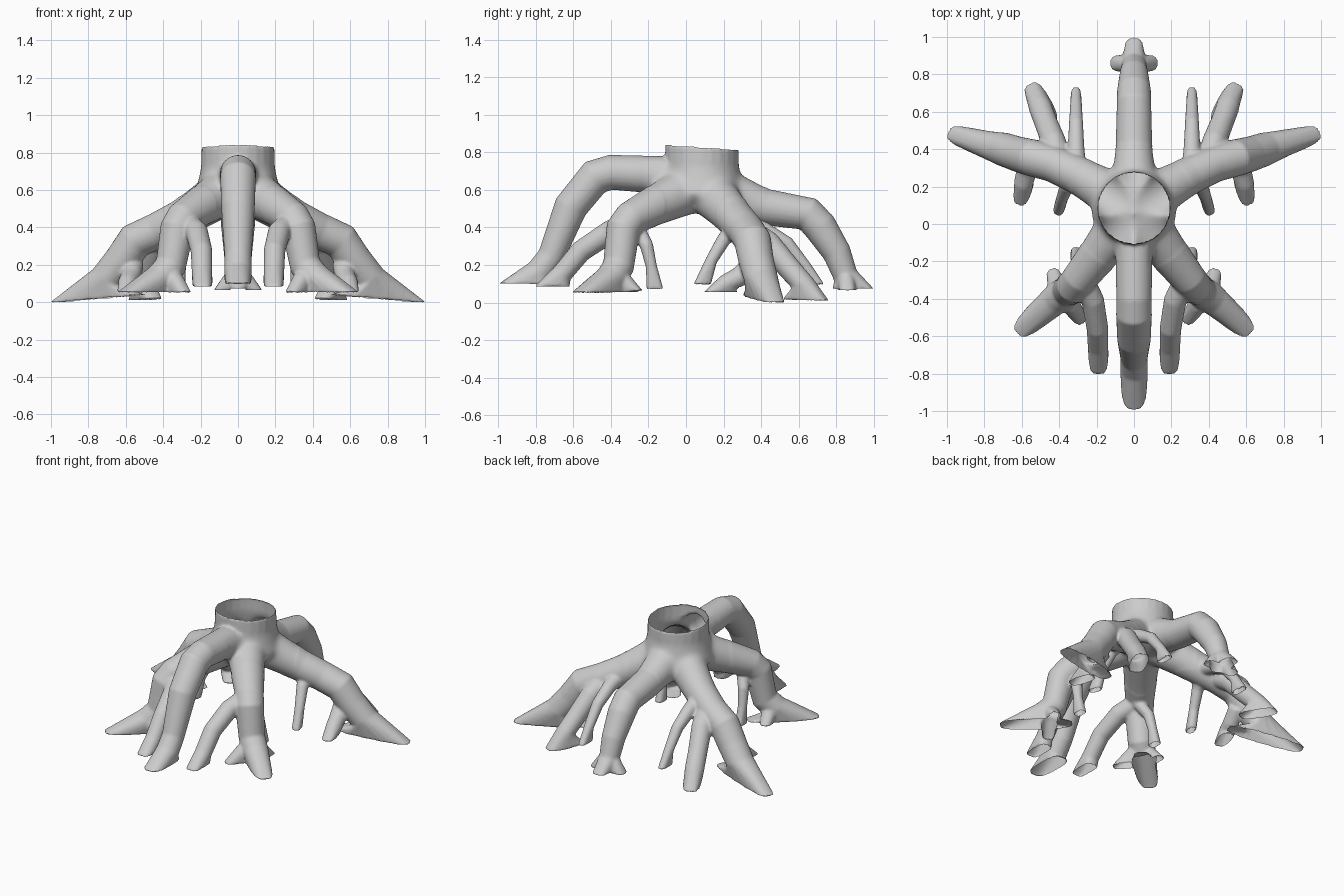
import bpy, bmesh, math
from mathutils import Vector

SIDES = 24
UP = Vector((0, 0, 1))
TRUNK_Y = 0.085
ANGLES = [2 * math.pi * i / SIDES for i in range(SIDES)]

bark = bpy.data.materials.new("grey bark")
bark.diffuse_color = (0.6, 0.6, 0.6, 1)

bm = bmesh.new()


def loft(rings):
    """Closed solid through a list of point rings."""
    loops = [[bm.verts.new(p) for p in ring] for ring in rings]
    for a, b in zip(loops, loops[1:]):
        for i in range(SIDES):
            j = (i + 1) % SIDES
            bm.faces.new((a[i], a[j], b[j], b[i]))
    bm.faces.new(loops[0][::-1])
    bm.faces.new(loops[-1])


def blunt(c, power):
    """Squarer oval, so long feet keep a broad round toe."""
    return math.copysign(abs(c) ** power, c)


def root(path, heel, tip, half_width, side=1):
    """Tube along (x, y, z, radius) points that ends in a flat oval foot."""
    flip = lambda p: Vector((p[0] * side, p[1], p[2]))
    pts = [flip(p) for p in path]
    heel, tip = flip(heel), flip(tip)
    d = tip - heel
    d.z = 0
    d.normalize()
    tip = tip + d * 0.01
    mid = (heel + tip) / 2
    across = UP.cross(d)
    line = pts + [mid]
    rings = []
    for k, p in enumerate(pts):
        t = (line[k + 1] - p).normalized()
        if k:
            t = (t + (p - line[k - 1]).normalized()).normalized()
        v = t.cross(across).normalized()
        u = v.cross(t)
        r = path[k][3] + 0.002
        rings.append([p + r * (u * math.cos(a) + v * math.sin(a)) for a in ANGLES])
    rings.append([mid + across * half_width * blunt(math.cos(a), 0.6)
                  + (tip - heel) / 2 * blunt(math.sin(a), 0.75) for a in ANGLES])
    loft(rings)


# trunk stump, rim sloping slightly to the back
profile = [(0.08, 0.51), (0.17, 0.53), (0.235, 0.58), (0.215, 0.65), (0.198, 0.73), (0.195, 0.835)]
loft([[Vector((r * math.cos(a), TRUNK_Y + r * math.sin(a),
               z - (0.07 * r * math.sin(a) if z > 0.8 else 0))) for a in ANGLES]
      for r, z in profile])

# high arched front root
root([(0, 0.05, 0.67, 0.11), (0, -0.12, 0.685, 0.1), (0, -0.40, 0.70, 0.092), (0, -0.485, 0.675, 0.094),
      (0, -0.615, 0.515, 0.088), (0, -0.72, 0.25, 0.07), (0, -0.78, 0.17, 0.072)],
     (0, -0.69, 0.10), (0, -0.99, 0.105), 0.07)

# back root with its two side toes
root([(0, 0.1, 0.64, 0.13), (0, 0.27, 0.57, 0.115), (0, 0.42, 0.515, 0.096), (0, 0.65, 0.478, 0.09),
      (0, 0.715, 0.41, 0.088), (0, 0.805, 0.27, 0.074), (0, 0.85, 0.15, 0.064)],
     (0, 0.78, 0.075), (0, 0.99, 0.08), 0.055)

for s in (1, -1):
    root([(0, 0.84, 0.17, 0.045), (0.04, 0.855, 0.12, 0.045)],
         (0, 0.86, 0.07), (0.12, 0.86, 0.07), 0.045, s)

    # front diagonal root and its toes
    root([(0.05, 0.02, 0.61, 0.13), (0.18, -0.15, 0.53, 0.107), (0.295, -0.295, 0.455, 0.09),
          (0.325, -0.335, 0.40, 0.09), (0.36, -0.36, 0.2, 0.082), (0.41, -0.395, 0.14, 0.082)],
         (0.27, -0.26, 0.06), (0.63, -0.59, 0.055), 0.07, s)
    root([(0.38, -0.38, 0.16, 0.05), (0.41, -0.34, 0.12, 0.05)],
         (0.39, -0.38, 0.06), (0.44, -0.24, 0.065), 0.042, s)
    root([(0.36, -0.38, 0.16, 0.05), (0.34, -0.43, 0.12, 0.05)],
         (0.37, -0.40, 0.055), (0.27, -0.53, 0.055), 0.042, s)

    # long inner prop beside the front root
    root([(0.275, -0.30, 0.43, 0.062), (0.22, -0.41, 0.38, 0.059), (0.195, -0.56, 0.28, 0.056),
          (0.192, -0.66, 0.16, 0.053)],
         (0.19, -0.62, 0.09), (0.19, -0.80, 0.09), 0.053, s)

    # thin rootlet hanging behind the diagonal root
    root([(0.25, -0.27, 0.42, 0.04), (0.30, -0.21, 0.31, 0.034), (0.31, -0.185, 0.2, 0.028)],
         (0.31, -0.21, 0.075), (0.31, -0.13, 0.075), 0.03, s)

    # wide side root with a long toe
    root([(0.05, 0.11, 0.61, 0.13), (0.20, 0.205, 0.515, 0.112), (0.30, 0.26, 0.455, 0.1),
          (0.43, 0.32, 0.39, 0.095), (0.55, 0.355, 0.335, 0.097), (0.625, 0.375, 0.225, 0.092),
          (0.70, 0.40, 0.135, 0.088)],
         (0.49, 0.335, 0.045), (1.0, 0.49, 0.0), 0.065, s)

    # outer back prop of the side root
    root([(0.40, 0.33, 0.39, 0.065), (0.43, 0.44, 0.32, 0.064), (0.47, 0.54, 0.2, 0.06),
          (0.50, 0.62, 0.11, 0.06)],
         (0.43, 0.52, 0.02), (0.555, 0.745, 0.015), 0.057, s)

    # thin back prop of the side root
    root([(0.31, 0.28, 0.44, 0.055), (0.31, 0.42, 0.39, 0.042), (0.31, 0.54, 0.32, 0.036),
          (0.31, 0.635, 0.2, 0.03)],
         (0.31, 0.61, 0.10), (0.31, 0.73, 0.10), 0.028, s)

    # front toe of the side root
    root([(0.56, 0.36, 0.21, 0.055), (0.575, 0.28, 0.14, 0.052), (0.59, 0.22, 0.11, 0.05)],
         (0.56, 0.28, 0.06), (0.615, 0.105, 0.06), 0.046, s)

    # thin rootlet hanging in front of the side root
    root([(0.33, 0.28, 0.42, 0.045), (0.36, 0.20, 0.34, 0.036), (0.385, 0.135, 0.23, 0.03)],
         (0.385, 0.13, 0.10), (0.41, 0.05, 0.10), 0.03, s)

bmesh.ops.recalc_face_normals(bm, faces=bm.faces)
mesh = bpy.data.meshes.new("stump_roots")
bm.to_mesh(mesh)
bm.free()
obj = bpy.data.objects.new("stump_roots", mesh)
bpy.context.collection.objects.link(obj)

# fuse all tubes into one skin and soften the joints
fuse = obj.modifiers.new("fuse", "REMESH")
fuse.mode = "VOXEL"
fuse.voxel_size = 0.009
soften = obj.modifiers.new("soften", "SMOOTH")
soften.factor = 0.5
soften.iterations = 4
deps = bpy.context.evaluated_depsgraph_get()
skin = bpy.data.meshes.new_from_object(obj.evaluated_get(deps))
obj.modifiers.clear()
obj.data = skin

bm = bmesh.new()
bm.from_mesh(skin)

# blend the stump smoothly into the roots
collar = [v for v in bm.verts
          if 0.4 < v.co.z < 0.76 and math.hypot(v.co.x, v.co.y - TRUNK_Y) < 0.34]
for _ in range(30):
    bmesh.ops.smooth_vert(bm, verts=collar, factor=0.5,
                          use_axis_x=True, use_axis_y=True, use_axis_z=True)
bm.normal_update()


# open the stump rim and the feet, leaving a hollow shell
def is_cap(f):
    c = f.calc_center_median()
    rim = f.normal.z > 0.8 and c.z > 0.8 and math.hypot(c.x, c.y - TRUNK_Y) < 0.21
    return rim or (f.normal.z < -0.85 and c.z < 0.125)


bmesh.ops.delete(bm, geom=[f for f in bm.faces if is_cap(f)], context="FACES")
# settle on the ground
low = min(v.co.z for v in bm.verts)
bmesh.ops.translate(bm, verts=bm.verts, vec=(0, 0, -low))
bm.to_mesh(skin)
bm.free()
skin.materials.clear()
skin.materials.append(bark)
bpy.context.view_layer.objects.active = obj
obj.select_set(True)
bpy.ops.object.shade_smooth_by_angle(angle=math.radians(40))
